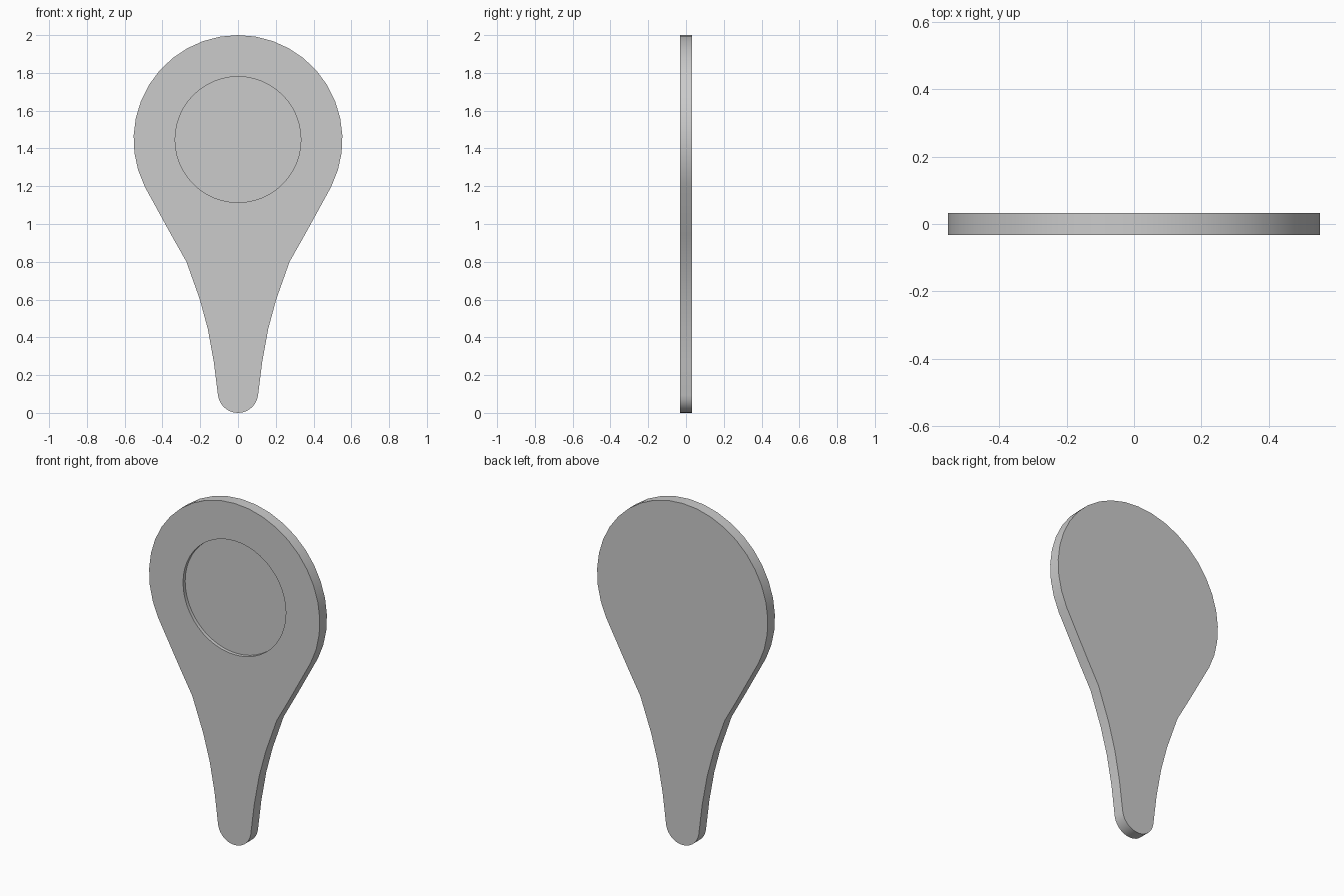
import bpy, bmesh, math

cube = bpy.data.objects.get("Cube")
if cube:
    bpy.data.objects.remove(cube, do_unlink=True)

HALF = 0.033                    # half the plate thickness
DEPTH = 0.02                    # depth of the round recess
HEAD_Z, HEAD_R, RECESS_R = 1.447, 0.553, 0.333


def arc(cz, r, a0, a1, n):
    """Points on a circle in the XZ plane, angles in degrees."""
    angles = [math.radians(a0 + (a1 - a0) * i / n) for i in range(n + 1)]
    return [(r * math.cos(a), cz + r * math.sin(a)) for a in angles]


def add_loop(bm, points, y):
    """Closed ring of vertices and edges at depth y."""
    verts = [bm.verts.new((x, y, z)) for x, z in points]
    edges = [bm.edges.new((v, verts[(i + 1) % len(verts)])) for i, v in enumerate(verts)]
    return verts, edges


def wall(bm, a, b):
    """Quads between two matching rings."""
    n = len(a)
    for i in range(n):
        bm.faces.new((a[i], a[(i + 1) % n], b[(i + 1) % n], b[i]))


# Outline: round head, concave flanks, rounded tip
flank = [(0.354, 0.943), (0.273, 0.80), (0.202, 0.60), (0.160, 0.445), (0.128, 0.27)]
head = arc(HEAD_Z, HEAD_R, -26.8, 206.8, 24)
tip = arc(0.107, 0.107, 188, 352, 14)
outline = head + [(-x, z) for x, z in flank] + tip + flank[::-1]
recess = arc(HEAD_Z, RECESS_R, 0, 360, 48)[:-1]

bm = bmesh.new()
front, front_edges = add_loop(bm, outline, -HALF)
back, _ = add_loop(bm, outline, HALF)
rim, rim_edges = add_loop(bm, recess, -HALF)
floor, _ = add_loop(bm, recess, -HALF + DEPTH)

# Front face with a hole, back face, recess floor, and the walls
bmesh.ops.triangle_fill(bm, edges=front_edges + rim_edges, use_beauty=True,
                        normal=(0, -1, 0))
bm.faces.new(back)
bm.faces.new(floor)
wall(bm, front, back)
wall(bm, rim, floor)
bmesh.ops.recalc_face_normals(bm, faces=bm.faces)

mesh = bpy.data.meshes.new("paddle_plate")
bm.to_mesh(mesh)
bm.free()
plate = bpy.data.objects.new("paddle_plate", mesh)
bpy.context.collection.objects.link(plate)

# Plain grey surface
grey = bpy.data.materials.new("plain_grey")
grey.use_nodes = True
colour = (0.6, 0.6, 0.6, 1)
grey.diffuse_color = colour
grey.node_tree.nodes["Principled BSDF"].inputs["Base Color"].default_value = colour
mesh.materials.append(grey)

# Smooth rim with sharp face borders
bpy.ops.object.select_all(action='DESELECT')
plate.select_set(True)
bpy.context.view_layer.objects.active = plate
bpy.ops.object.shade_smooth_by_angle(angle=math.radians(35))
